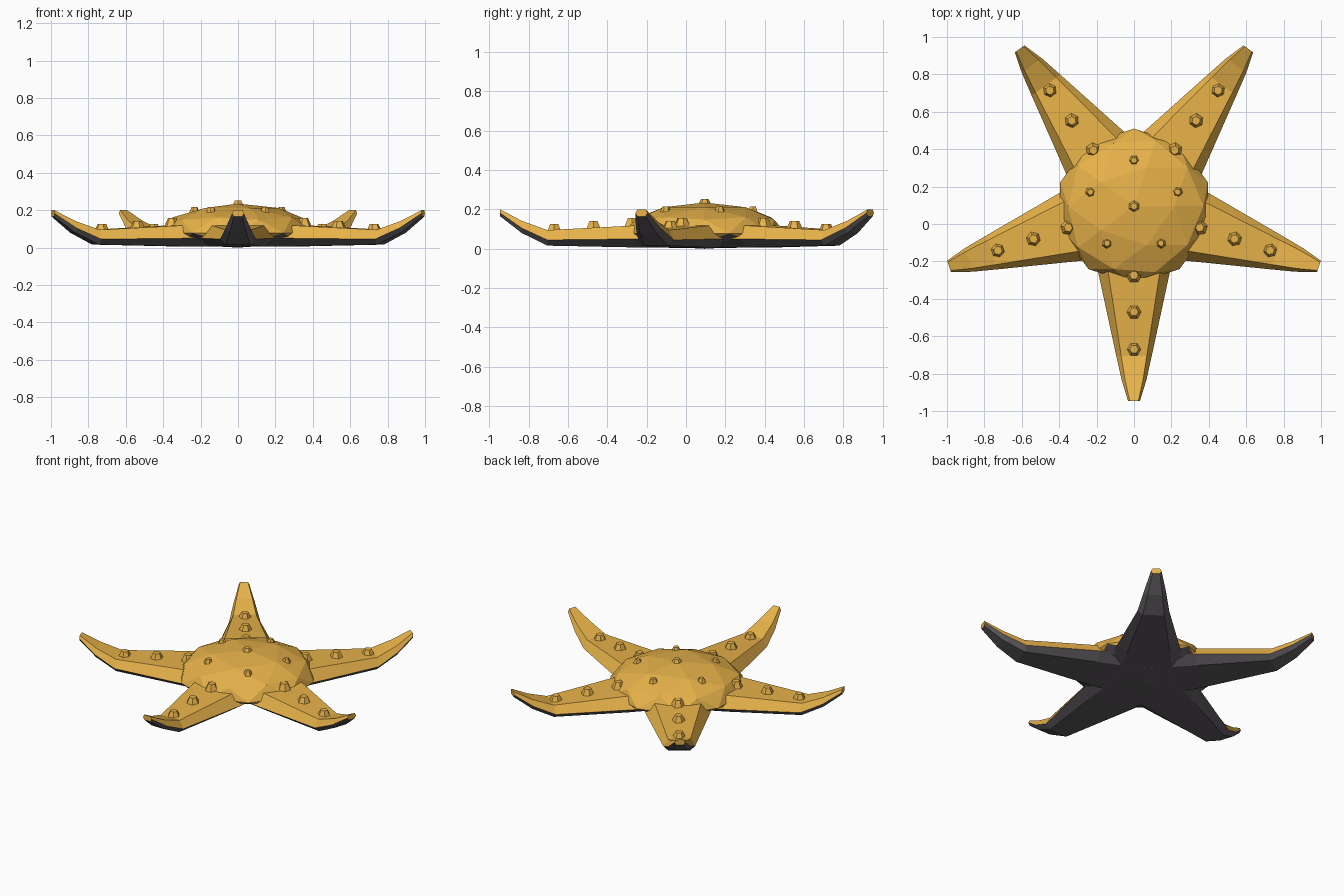
import bpy, bmesh, math
from mathutils import Matrix, Vector

cube = bpy.data.objects.get("Cube")
if cube:
    bpy.data.objects.remove(cube, do_unlink=True)

CENTRE = Vector((0, 0.095, 0))


def make_material(name, rgb):
    mat = bpy.data.materials.new(name)
    mat.use_nodes = True
    colour = (*rgb, 1)
    mat.diffuse_color = colour
    bsdf = mat.node_tree.nodes["Principled BSDF"]
    bsdf.inputs["Base Color"].default_value = colour
    bsdf.inputs["Roughness"].default_value = 0.8
    return mat


GOLD = make_material("golden_skin", (0.80, 0.445, 0.068))
DARK = make_material("dark_underside", (0.115, 0.105, 0.115))


def finish(name, bm):
    bmesh.ops.recalc_face_normals(bm, faces=bm.faces)
    mesh = bpy.data.meshes.new(name)
    bm.to_mesh(mesh)
    bm.free()
    mesh.materials.append(GOLD)
    mesh.materials.append(DARK)
    obj = bpy.data.objects.new(name, mesh)
    bpy.context.collection.objects.link(obj)
    return obj


def place(radius, angle, z):
    return CENTRE + Vector((radius * math.cos(angle), radius * math.sin(angle), z))


# Faceted central body: high dome above the rim, shallow dark belly below
RIM = 0.078
bm = bmesh.new()
bmesh.ops.create_icosphere(bm, subdivisions=2, radius=1)
for f in bm.faces:
    f.material_index = int(f.calc_center_median().z < -0.25)
for v in bm.verts:
    height = 0.157 if v.co.z > 0 else RIM
    v.co = CENTRE + Vector((v.co.x * 0.415, v.co.y * 0.415, RIM + v.co.z * height))
finish("body", bm)

# Arm stations: distance, half width, bottom z, middle z, top z
STATIONS = [
    (0.04, 0.25, 0.005, 0.055, 0.128),
    (0.36, 0.19, 0.007, 0.050, 0.118),
    (0.80, 0.095, 0.016, 0.045, 0.095),
    (0.93, 0.066, 0.080, 0.105, 0.142),
    (1.04, 0.032, 0.165, 0.182, 0.200),
]


def make_arm(name, angle):
    bm = bmesh.new()
    rings = []
    for r, w, low, mid, top in STATIONS:
        section = [(0.72 * w, top), (-0.72 * w, top), (-w, mid),
                   (-0.68 * w, low), (0.68 * w, low), (w, mid)]
        rings.append([bm.verts.new((r, y, z)) for y, z in section])
    for a, b in zip(rings, rings[1:]):
        for i in range(6):
            j = (i + 1) % 6
            face = bm.faces.new((a[i], a[j], b[j], b[i]))
            face.material_index = int(i in (2, 3, 4))
    bm.faces.new(rings[0])
    bm.faces.new(rings[-1])
    bm.transform(Matrix.Translation(CENTRE) @ Matrix.Rotation(angle, 4, "Z"))
    finish(name, bm)


# Blunt six-sided bumps
def make_bump(name, location, radius, height, angle):
    bm = bmesh.new()
    bmesh.ops.create_cone(bm, cap_ends=True, segments=6, radius1=radius,
                          radius2=radius * 0.55, depth=height)
    bm.transform(Matrix.Translation(location + Vector((0, 0, height / 2)))
                 @ Matrix.Rotation(angle, 4, "Z"))
    finish(name, bm)


names = ["front", "front_left", "back_left", "back_right", "front_right"]
for k, side in enumerate(names):
    angle = math.radians(-90 + 72 * k)
    make_arm(side + "_arm", angle)
    for n, (r, z) in enumerate([(0.37, 0.115), (0.565, 0.1), (0.765, 0.085)]):
        make_bump(f"{side}_arm_bump_{n + 1}", place(r, angle, z), 0.042, 0.042, angle)
    # Body bumps sit between the arms
    between = angle + math.radians(36)
    make_bump(side + "_body_bump", place(0.245, between, 0.182), 0.03, 0.034, between)

make_bump("centre_bump", place(0, 0, 0.222), 0.035, 0.03, 0)
